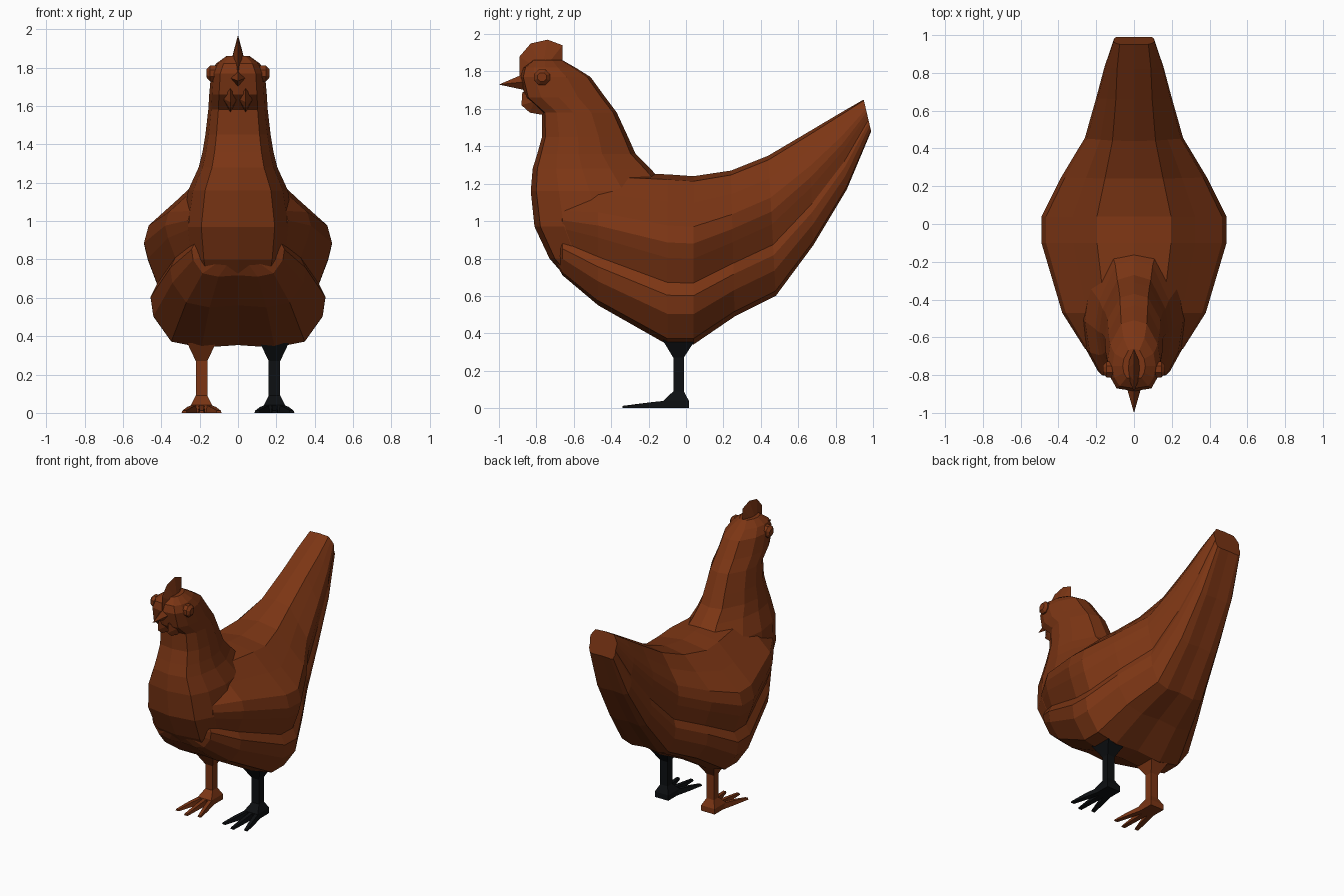
import bpy, bmesh, math
from mathutils import Vector

if "Cube" in bpy.data.objects:
    bpy.data.objects.remove(bpy.data.objects["Cube"])


def material(name, rgb):
    m = bpy.data.materials.new(name)
    m.diffuse_color = (*rgb, 1)
    m.use_nodes = True
    m.node_tree.nodes["Principled BSDF"].inputs["Base Color"].default_value = m.diffuse_color
    return m


BROWN = material("russet_brown", (0.20, 0.036, 0.007))
BLACK = material("black", (0.004, 0.005, 0.006))


def finish(name, bm, mat):
    bmesh.ops.recalc_face_normals(bm, faces=bm.faces)
    me = bpy.data.meshes.new(name)
    bm.to_mesh(me)
    bm.free()
    me.materials.append(mat)
    ob = bpy.data.objects.new(name, me)
    bpy.context.collection.objects.link(ob)
    return ob


def loft(name, rings, mat, bm=None):
    """Skin a run of equal-length closed rings and cap both ends."""
    own = bm is None
    bm = bm or bmesh.new()
    vs = [[bm.verts.new(p) for p in r] for r in rings]
    n = len(vs[0])
    for a, b in zip(vs, vs[1:]):
        for i in range(n):
            j = (i + 1) % n
            bm.faces.new((a[i], a[j], b[j], b[i]))
    bm.faces.new(vs[0][::-1])
    bm.faces.new(vs[-1])
    return finish(name, bm, mat) if own else None


def mirrored(half):
    """Close a half ring whose first and last points lie on x = 0."""
    return half + [(-x, y, z) for x, y, z in half[-2:0:-1]]


def bipyramid(name, outline, x0, half, centre, mat):
    """Flat outline in (y, z) with a raised centre on each side."""
    bm = bmesh.new()
    o = [bm.verts.new((x0, y, z)) for y, z in outline]
    for s in (-1, 1):
        c = bm.verts.new((x0 + s * half, *centre))
        for i in range(len(o)):
            bm.faces.new((o[i], o[(i + 1) % len(o)], c))
    return finish(name, bm, mat)


# Body and tail: one folded-wing section (width, height fraction), rescaled per station
SECTION = [(0, 1), (.40, .97), (.66, .84), (.95, .70), (1, .60), (.96, .51), (.86, .365),
           (.93, .29), (.90, .18), (.71, .035), (.39, 0), (0, .015)]
# y at top, y at bottom, half width, bottom z, top z, roundness power
STATIONS = [(-.71, -.70, .13, .78, 1.12, 1), (-.66, -.66, .26, .71, 1.20, 1),
            (-.47, -.47, .38, .55, 1.26, 1), (-.10, -.10, .49, .34, 1.25, 1),
            (.04, .04, .49, .34, 1.24, 1), (.24, .26, .385, .49, 1.27, 1),
            (.44, .48, .26, .60, 1.35, .9), (.66, .68, .20, .87, 1.48, .8),
            (.82, .86, .155, 1.17, 1.575, .6), (.95, .99, .11, 1.48, 1.65, .4)]
rings = [mirrored([(w * x ** p, yb + (yt - yb) * t, zb + (zt - zb) * t) for x, t in SECTION])
         for yt, yb, w, zb, zt, p in STATIONS]
body = loft("body", rings, BROWN)

# Head, neck and breast: horizontal rings (z, front y, back y, half width)
NECK = [(.57, -.47, -.05, .17), (.72, -.66, -.03, .25), (.80, -.73, -.02, .27),
        (.97, -.81, -.02, .29), (1.16, -.83, -.08, .26), (1.28, -.82, -.19, .205),
        (1.36, -.795, -.27, .185), (1.45, -.77, -.31, .17), (1.58, -.77, -.37, .155),
        (1.66, -.86, -.43, .15), (1.77, -.885, -.51, .14), (1.82, -.87, -.59, .115),
        (1.86, -.82, -.66, .06)]
PLAN = [(0, 0), (.66, .04), (.90, .20), (1, .42), (.90, .66), (.48, .95), (0, 1)]
rings = [mirrored([(w * x, f + (b - f) * t, z) for x, t in PLAN]) for z, f, b, w in NECK]
neck = loft("neck", rings, BROWN)

# Join neck and body into one skin
mod = body.modifiers.new("join", 'BOOLEAN')
mod.operation = 'UNION'
mod.solver = 'EXACT'
mod.object = neck
bpy.context.view_layer.objects.active = body
bpy.ops.object.modifier_apply(modifier=mod.name)
bpy.data.objects.remove(neck)

# Comb
bipyramid("comb", [(-.89, 1.76), (-.89, 1.88), (-.83, 1.95), (-.74, 1.97), (-.66, 1.94),
                   (-.66, 1.83)], 0, .045, (-.77, 1.80), BROWN)

# Beak
bm = bmesh.new()
tip = bm.verts.new((0, -1.0, 1.73))
base = [bm.verts.new(p) for p in [(0, -.86, 1.79), (.04, -.86, 1.745), (0, -.86, 1.70),
                                  (-.04, -.86, 1.745)]]
for i in range(4):
    bm.faces.new((base[i], base[(i + 1) % 4], tip))
bm.faces.new(base)
finish("beak", bm, BROWN)

for s, side in ((-1, "left"), (1, "right")):
    # Wattles under the beak
    bipyramid("wattle_" + side, [(-.875, 1.69), (-.88, 1.62), (-.835, 1.58), (-.75, 1.565),
                                 (-.76, 1.68)], s * .04, .04, (-.81, 1.64), BROWN)

    # Eyes: octagonal studs, bevelled toward the front face
    def disc(x, r):
        return [(s * x, -.77 + r * math.cos(k * math.pi / 4 + math.pi / 8),
                 1.77 + r * math.sin(k * math.pi / 4 + math.pi / 8)) for k in range(8)]
    loft("eye_" + side, [disc(.10, .045), disc(.145, .045), disc(.163, .025)], BROWN)

    # Legs: flared thigh, square shank and heel
    bm = bmesh.new()
    cx = s * .19

    def box(z, w, y0, y1):
        return [(cx - w, y0, z), (cx + w, y0, z), (cx + w, y1, z), (cx - w, y1, z)]
    loft("", [box(.365, .075, -.125, .05), box(.27, .03, -.068, -.012),
              box(.09, .03, -.068, -.012), box(.04, .055, -.12, .015),
              box(0, .055, -.12, .015)], None, bm)
    # Three spread toes, tapering forward
    for k in (-1, 0, 1):
        x0, x1 = cx + k * .036, cx + k * .09

        def slab(x, y, w, h):
            return [(x - w, y, 0), (x + w, y, 0), (x + w * .7, y, h), (x - w * .7, y, h)]
        loft("", [slab(x0, -.09, .02, .042), slab((x0 + x1) / 2, -.20, .019, .03),
                  slab(x1, -.34 if k == 0 else -.31, .014, .012)], None, bm)
    finish("leg_" + side, bm, BLACK if s > 0 else BROWN)
